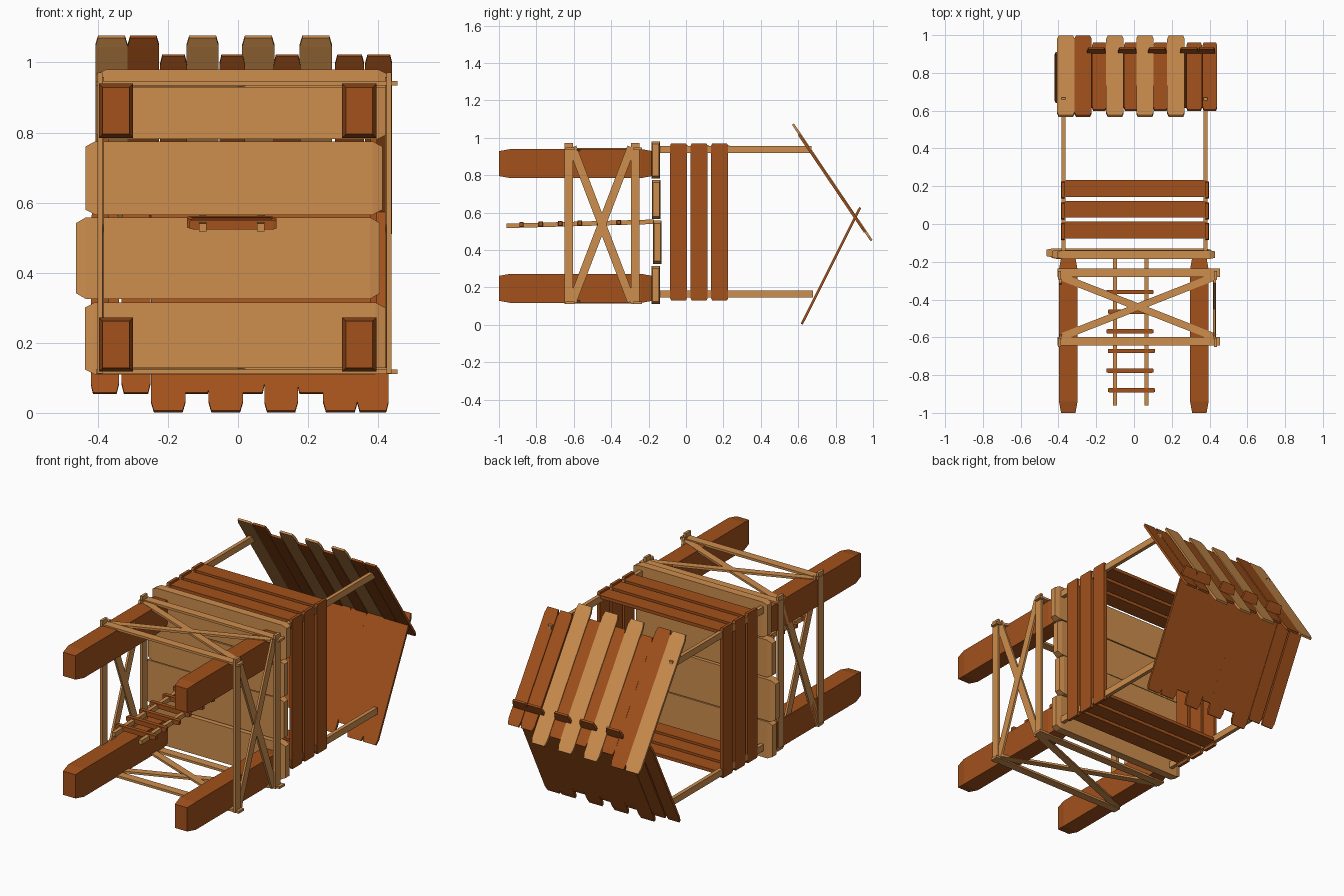
import bpy, bmesh
from mathutils import Vector

if "Cube" in bpy.data.objects:
    bpy.data.objects.remove(bpy.data.objects["Cube"])


def material(name, rgb):
    m = bpy.data.materials.new(name)
    m.diffuse_color = (*rgb, 1)
    m.use_nodes = True
    m.node_tree.nodes["Principled BSDF"].inputs["Base Color"].default_value = m.diffuse_color
    return m


LIGHT = material("light_wood", (0.61, 0.27, 0.075))
BROWN = material("brown_wood", (0.36, 0.082, 0.011))


def beam(name, p0, p1, side, width, thick, mat, tip=(1, 1), tip_len=0.0):
    """Timber from p0 to p1; width lies along 'side'; ends taper to the tip scale."""
    p0, p1 = Vector(p0), Vector(p1)
    d = (p1 - p0).normalized()
    s = Vector(side)
    s = (s - d * s.dot(d)).normalized()
    n = d.cross(s)
    length = (p1 - p0).length
    stations = [(0, tip), (length, tip)]
    if tip_len:
        stations[1:1] = [(tip_len, (1, 1)), (length - tip_len, (1, 1))]
    bm = bmesh.new()
    rings = []
    for t, (a, b) in stations:
        rings.append([bm.verts.new(p0 + d * t + s * (i * width * a / 2) + n * (j * thick * b / 2))
                      for i, j in ((-1, -1), (1, -1), (1, 1), (-1, 1))])
    for r, q in zip(rings, rings[1:]):
        for k in range(4):
            bm.faces.new((r[k], r[(k + 1) % 4], q[(k + 1) % 4], q[k]))
    bm.faces.new(rings[0])
    bm.faces.new(rings[-1])
    bmesh.ops.recalc_face_normals(bm, faces=bm.faces)
    me = bpy.data.meshes.new(name)
    bm.to_mesh(me)
    bm.free()
    me.materials.append(mat)
    ob = bpy.data.objects.new(name, me)
    bpy.context.collection.objects.link(ob)
    return ob


X, Y, Z = (1, 0, 0), (0, 1, 0), (0, 0, 1)

# four heavy legs
for x in (-0.348, 0.346):
    for z in (0.195, 0.862):
        beam("leg", (x, -1, z), (x, -0.18, z), X, 0.098, 0.155, BROWN, (0.78, 0.86), 0.06)

# platform floor planks: x start, x end, z low, z high, y centre
for x0, x1, z0, z1, y in ((-0.437, 0.42, 0.11, 0.315, -0.162), (-0.462, 0.405, 0.325, 0.558, -0.153),
                          (-0.435, 0.412, 0.565, 0.775, -0.16), (-0.405, 0.428, 0.782, 0.98, -0.162)):
    z = (z0 + z1) / 2
    beam("floor_plank", (x0, y, z), (x1, y, z), Z, z1 - z0, 0.046, LIGHT, (0.86, 0.75), 0.028)

# corner posts carrying the roof
for x in (-0.374, 0.379):
    for z, y1 in ((0.165, 0.68), (0.937, 0.67)):
        beam("roof_post", (x, -0.14, z), (x, y1, z), X, 0.021, 0.037, LIGHT)

# guard boards, three on each of the four sides
for i in range(3):
    y = -0.04 + 0.11 * i
    for x in (-0.377, 0.387):
        beam("side_guard_board", (x, y, 0.13), (x, y, 0.97), Y, 0.09, 0.018, BROWN, (0.88, 0.9), 0.012)
    for z in (0.158, 0.95):
        beam("guard_board", (-0.372, y + 0.008, z), (0.387, y + 0.008, z), Y, 0.088, 0.018, BROWN, (0.9, 0.9), 0.012)

# leg bracing on the upper and lower sides
YA, YB = -0.62, -0.258
for z, o in ((0.117, -0.003), (0.941, 0.003)):
    for y in (YA, YB):
        beam("brace_rail", (-0.405, y, z), (0.455, y, z), Y, 0.046, 0.013, LIGHT)
    beam("brace_diagonal", (-0.39, YA + 0.02, z - o), (0.43, YB - 0.02, z - o), Y, 0.038, 0.012, LIGHT)
    beam("brace_diagonal", (-0.39, YB - 0.02, z - 2 * o), (0.43, YA + 0.02, z - 2 * o), Y, 0.038, 0.012, LIGHT)

# leg bracing on the left and right sides
YA, YB = -0.627, -0.272
for x, o in ((-0.394, -0.003), (0.431, 0.003)):
    for y in (YA, YB):
        beam("side_brace_rail", (x, y, 0.112), (x, y, 0.972), Y, 0.046, 0.015, LIGHT)
    beam("side_brace_diagonal", (x - o, YA + 0.02, 0.125), (x - o, YB - 0.02, 0.95), Y, 0.044, 0.012, LIGHT)
    beam("side_brace_diagonal", (x - 2 * o, YB - 0.02, 0.125), (x - 2 * o, YA + 0.02, 0.95), Y, 0.044, 0.012, LIGHT)

# ladder
for x in (-0.101, 0.065):
    beam("ladder_rail", (x, -0.96, 0.529), (x, -0.17, 0.551), X, 0.021, 0.024, LIGHT)
for i in range(6):
    y = -0.88 + 0.104 * i
    dx = 0.004 * (-1) ** i
    z = 0.537 + 0.022 * (y + 0.88)
    beam("ladder_rung", (-0.142 + dx, y, z), (0.106 + dx, y, z), Y, 0.023, 0.026, BROWN, (0.8, 0.8), 0.008)

# upper roof slope: x start, x end, long board, material
for x0, x1, long, mat in ((-0.407, -0.315, 1, LIGHT), (-0.315, -0.225, 1, BROWN), (-0.222, -0.146, 0, BROWN),
                          (-0.147, -0.055, 1, LIGHT), (-0.053, 0.02, 0, BROWN), (0.012, 0.104, 1, LIGHT),
                          (0.102, 0.178, 0, BROWN), (0.176, 0.268, 1, LIGHT), (0.277, 0.36, 0, BROWN),
                          (0.363, 0.44, 0, BROWN)):
    x = (x0 + x1) / 2
    a, b = ((0.572, 1.073), (0.992, 0.45)) if long else ((0.602, 1.02), (0.957, 0.495))
    beam("upper_roof_board", (x, *a), (x, *b), X, x1 - x0, 0.013, mat, (0.84, 0.9), 0.03)

# lower roof slope, its long boards poking through the ridge
for x0, x1, long in ((-0.42, -0.34, 0), (-0.332, -0.25, 0), (-0.248, -0.15, 1), (-0.156, -0.08, 0),
                     (-0.084, 0.014, 1), (0, 0.076, 0), (0.075, 0.171, 1), (0.169, 0.25, 0),
                     (0.243, 0.341, 1), (0.34, 0.43, 1)):
    x = (x0 + x1) / 2
    a, b = ((0.619, 0.004), (0.931, 0.627)) if long else ((0.645, 0.056), (0.906, 0.577))
    beam("lower_roof_board", (x, *a), (x, *b), X, x1 - x0, 0.013, BROWN, (0.84, 0.9), 0.03)
